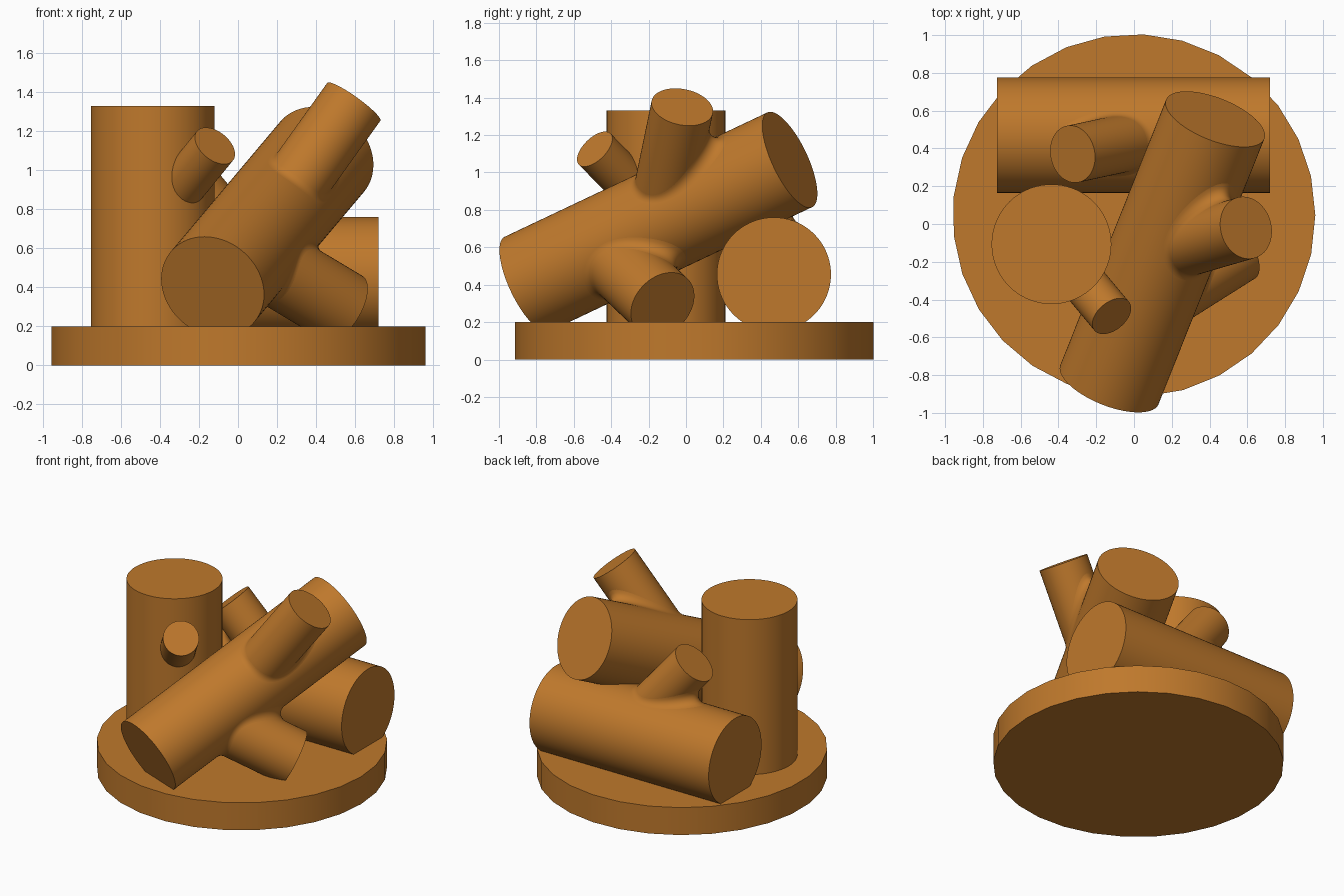
import bpy, bmesh, math
from mathutils import Vector, Matrix

if "Cube" in bpy.data.objects:
    bpy.data.objects.remove(bpy.data.objects["Cube"])

mat = bpy.data.materials.new("ochre")
mat.diffuse_color = (0.52, 0.19, 0.025, 1)
mat.use_nodes = True
mat.node_tree.nodes["Principled BSDF"].inputs["Base Color"].default_value = mat.diffuse_color


def add_object(name, bm):
    me = bpy.data.meshes.new(name)
    bmesh.ops.recalc_face_normals(bm, faces=bm.faces)
    bm.to_mesh(me)
    bm.free()
    me.materials.append(mat)
    ob = bpy.data.objects.new(name, me)
    bpy.context.collection.objects.link(ob)
    bpy.ops.object.select_all(action='DESELECT')
    ob.select_set(True)
    bpy.context.view_layer.objects.active = ob
    bpy.ops.object.shade_smooth_by_angle(angle=math.radians(30))
    return ob


def tube(name, a, b, r, sides=72, spin=0.0):
    """Capped cylinder from point a to point b."""
    a, b = Vector(a), Vector(b)
    d = b - a
    m = (Matrix.Translation((a + b) / 2) @ d.to_track_quat('Z', 'Y').to_matrix().to_4x4()
         @ Matrix.Rotation(spin, 4, 'Z'))
    bm = bmesh.new()
    bmesh.ops.create_cone(bm, cap_ends=True, segments=sides, radius1=r, radius2=r,
                          depth=d.length, matrix=m)
    return add_object(name, bm)


def fillet(name, main, branch, f, sides=72, steps=6):
    """Rolling-ball blend where a branch tube leaves a main tube."""
    (ma, mb, R), (ba, bb, r) = main, branch
    ma, mb, ba, bb = (Vector(p) for p in (ma, mb, ba, bb))
    md, bd = (mb - ma).normalized(), (bb - ba).normalized()
    u = bd.orthogonal().normalized()
    v = bd.cross(u)
    bm = bmesh.new()
    rows = []
    for i in range(sides):
        t = 2 * math.pi * i / sides
        out = u * math.cos(t) + v * math.sin(t)
        # ball centre: r+f from the branch axis, R+f from the main axis
        p = ba + out * (r + f) - ma
        pp, dd = p - md * p.dot(md), bd - md * bd.dot(md)
        A, B, C = dd.dot(dd), pp.dot(dd), pp.dot(pp) - (R + f) ** 2
        s = (-B + math.sqrt(max(B * B - A * C, 0))) / A
        c = ba + out * (r + f) + bd * s
        q = c - ma
        n0, n1 = -out, -(q - md * q.dot(md)).normalized()
        rows.append([bm.verts.new(c + f * n0.slerp(n1, k / steps)) for k in range(steps + 1)])
    for i in range(sides):
        x, y = rows[i], rows[(i + 1) % sides]
        for k in range(steps):
            bm.faces.new((x[k], x[k + 1], y[k + 1], y[k]))
    return add_object(name, bm)


# Faceted round base
tube("base_disc", (0, 0.045, 0), (0, 0.045, 0.2), 0.96, sides=29, spin=math.radians(-9.2))

# Main and branch cylinders: start, end, radius
parts = {
    "upright_post": ((-0.437, -0.107, 0.1), (-0.437, -0.107, 1.33), 0.317),
    "lying_drum": ((-0.725, 0.47, 0.455), (0.72, 0.47, 0.455), 0.305),
    "leaning_drum": ((-0.13, -0.85, 0.403), (0.43, 0.555, 1.068), 0.28),
    "low_branch": ((0.086, -0.41, 0.564), (0.538, -0.125, 0.293), 0.193),
    "high_branch": ((0.146, -0.15, 0.725), (0.593, -0.02, 1.35), 0.167),
    "post_branch": ((-0.42, -0.125, 0.755), (-0.118, -0.488, 1.125), 0.119),
    "rear_branch": ((0.14, 0.47, 0.455), (-0.325, 0.37, 1.02), 0.153),
}
for name, (a, b, r) in parts.items():
    tube(name, a, b, r)

# Blends at the branch roots
for main, branch in (("leaning_drum", "low_branch"), ("leaning_drum", "high_branch"),
                     ("lying_drum", "rear_branch")):
    fillet(branch + "_blend", parts[main], parts[branch], 0.06)
